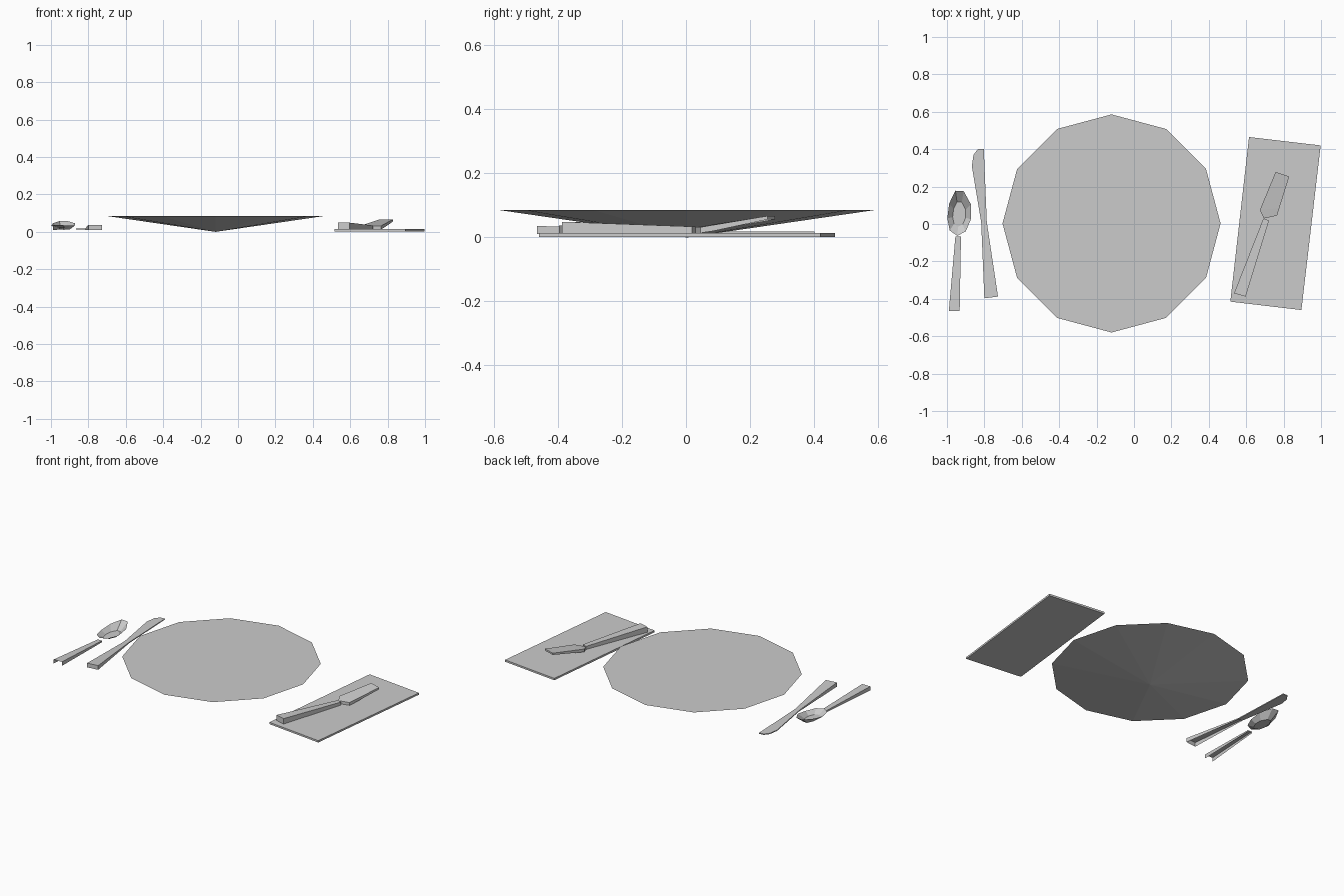
import bpy, bmesh
from math import cos, sin, pi
from mathutils import Vector

cube = bpy.data.objects.get("Cube")
if cube:
    bpy.data.objects.remove(cube, do_unlink=True)

GREY = (0.6, 0.6, 0.6, 1)
grey = bpy.data.materials.new("plain_grey")
grey.use_nodes = True
grey.diffuse_color = GREY
grey.node_tree.nodes["Principled BSDF"].inputs["Base Color"].default_value = GREY


def finish(name, bm):
    mesh = bpy.data.meshes.new(name)
    bm.to_mesh(mesh)
    bm.free()
    mesh.materials.append(grey)
    obj = bpy.data.objects.new(name, mesh)
    bpy.context.collection.objects.link(obj)
    return obj


def slab(name, outline, bottom, top):
    """Closed prism; outline runs anticlockwise, bottom and top are heights."""
    bm = bmesh.new()
    low = [bm.verts.new((x, y, bottom)) for x, y in outline]
    high = [bm.verts.new((x, y, top)) for x, y in outline]
    bm.faces.new(high)
    bm.faces.new(low[::-1])
    for i in range(len(low)):
        j = (i + 1) % len(low)
        bm.faces.new((low[i], low[j], high[j], high[i]))
    return finish(name, bm)


def channel(name, sections, cap_start=True, cap_end=True):
    """Folded strip, open below. Section: left xy, right xy, bottom z, top z."""
    bm = bmesh.new()
    rows = []
    for left, right, bottom, top in sections:
        rows.append([bm.verts.new((*p, z)) for p, z in
                     ((left, bottom), (left, top), (right, top), (right, bottom))])
    for a, b in zip(rows, rows[1:]):
        for k in range(3):
            bm.faces.new((a[k], a[k + 1], b[k + 1], b[k]))
    if cap_start:
        bm.faces.new(rows[0][::-1])
    if cap_end:
        bm.faces.new(rows[-1])
    return finish(name, bm)


# Plate: shallow twelve-sided cone with a flat top
bm = bmesh.new()
center = Vector((-0.12, 0.003, 0))
tip = bm.verts.new(center)
rim = [bm.verts.new(center + Vector((0.583 * cos(i * pi / 6), 0.583 * sin(i * pi / 6), 0.085)))
       for i in range(12)]
bm.faces.new(rim)
for i in range(12):
    bm.faces.new((tip, rim[(i + 1) % 12], rim[i]))
finish("plate", bm)

# Napkin
slab("napkin", [(0.515, -0.415), (0.895, -0.46), (0.998, 0.42), (0.615, 0.465)], 0.002, 0.014)

# Fork: tapered handle and a head that rises towards its end
channel("fork_handle", [
    ((0.535, -0.37), (0.597, -0.388), 0.014, 0.049),
    ((0.692, 0.03), (0.722, 0.018), 0.014, 0.034)])
channel("fork_head", [
    ((0.695, 0.03), (0.765, 0.045), 0.014, 0.032),
    ((0.673, 0.075), (0.777, 0.085), 0.02, 0.039),
    ((0.757, 0.278), (0.83, 0.254), 0.056, 0.067)])

# Knife: handle tapering into a flat blade
channel("knife_handle", [
    ((-0.80, -0.397), (-0.727, -0.388), 0.01, 0.037),
    ((-0.817, 0.01), (-0.787, 0.01), 0.011, 0.018)], cap_end=False)
slab("knife_blade", [
    (-0.817, 0.01), (-0.787, 0.01), (-0.803, 0.402), (-0.835, 0.40),
    (-0.858, 0.37), (-0.867, 0.31)], 0.012, 0.018)

# Spoon handle, open at its ends
channel("spoon_handle", [
    ((-0.99, -0.466), (-0.932, -0.466), 0.01, 0.036),
    ((-0.955, -0.066), (-0.925, -0.066), 0.012, 0.022)], False, False)

# Spoon bowl: open shell, rim rising to the far end
outline = [(-0.945, -0.063), (-0.90, -0.04), (-0.872, 0.025), (-0.872, 0.105),
           (-0.91, 0.175), (-0.955, 0.178), (-0.988, 0.11), (-0.998, 0.03), (-0.985, -0.035)]
bm = bmesh.new()
rim = [bm.verts.new((x, y, 0.034 + max(0, y - 0.03) * 0.16)) for x, y in outline]
floor = [bm.verts.new((-0.935 + (x + 0.935) * 0.55, 0.045 + (y - 0.045) * 0.55, 0.012))
         for x, y in outline]
bm.faces.new(floor)
for i in range(len(rim)):
    j = (i + 1) % len(rim)
    bm.faces.new((rim[i], rim[j], floor[j], floor[i]))
bmesh.ops.recalc_face_normals(bm, faces=bm.faces)
bm.normal_update()
if max(bm.faces, key=lambda f: abs(f.normal.z)).normal.z < 0:
    bmesh.ops.reverse_faces(bm, faces=bm.faces)
finish("spoon_bowl", bm)
